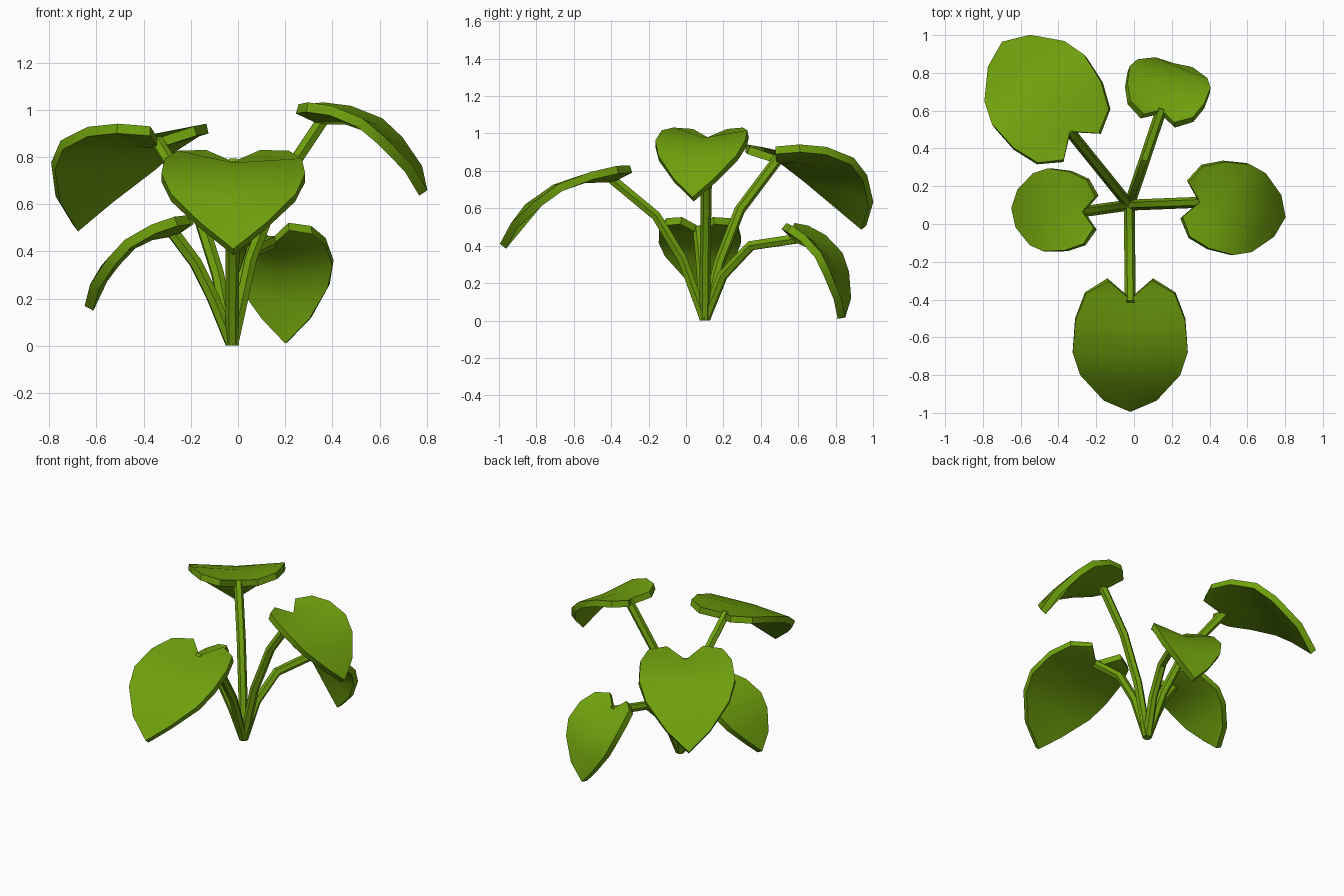
import bpy, bmesh, math
from mathutils import Vector, Matrix

cube = bpy.data.objects.get("Cube")
if cube:
    bpy.data.objects.remove(cube, do_unlink=True)

green = bpy.data.materials.new("leaf_green")
green.use_nodes = True
COLOUR = (0.16, 0.355, 0.004, 1)
green.diffuse_color = COLOUR
bsdf = green.node_tree.nodes["Principled BSDF"]
bsdf.inputs["Base Color"].default_value = COLOUR
bsdf.inputs["Roughness"].default_value = 0.8

ROOT = Vector((-0.025, 0.1, 0))

# Heart-shaped half leaf: midrib (along, height) and rim (along, across, height)
MIDRIB = [(0, 0), (0.15, -0.005), (0.31, -0.055), (0.46, -0.16), (0.595, -0.37)]
RIM = [(-0.10, 0.115, 0.05), (-0.03, 0.235, 0.045), (0.11, 0.29, 0.01),
       (0.28, 0.305, -0.055), (0.40, 0.265, -0.14), (0.535, 0.14, -0.26)]


def finish(name, bm, angle):
    bmesh.ops.recalc_face_normals(bm, faces=bm.faces)
    mesh = bpy.data.meshes.new(name)
    bm.to_mesh(mesh)
    bm.free()
    mesh.materials.append(green)
    obj = bpy.data.objects.new(name, mesh)
    bpy.context.collection.objects.link(obj)
    bpy.ops.object.select_all(action='DESELECT')
    obj.select_set(True)
    bpy.context.view_layer.objects.active = obj
    bpy.ops.object.shade_smooth_by_angle(angle=math.radians(angle))
    return obj


def leaf(name, notch, azimuth, scale, pitch, cup):
    """Folded, drooping heart blade with a thick rim; cup raises the rim."""
    def bow(u):
        t = (u + 0.1) / 0.695
        return cup * 4 * t * (1 - t)

    bm = bmesh.new()
    mid = [bm.verts.new((u, 0, z + 0.35 * (bow(u) - bow(0) * (1 - u / 0.595))))
           for u, z in MIDRIB]
    for side in (1, -1):
        rim = [bm.verts.new((u, side * v, z + bow(u))) for u, v, z in RIM]
        strips = [[mid[0], rim[1], rim[0]]]
        strips += [[mid[i], mid[i + 1], rim[i + 2], rim[i + 1]] for i in range(4)]
        for f in strips:
            bm.faces.new(f if side == 1 else f[::-1])
    # Thicken downwards: lower copy of the blade plus a wall round the rim
    bm.normal_update()
    top = list(bm.faces)
    edges = [e for e in bm.edges if e.is_boundary]
    low = {v: bm.verts.new(v.co + v.normal * (0.042 / scale) * (1 if v.normal.z < 0 else -1))
           for v in list(bm.verts)}
    for f in top:
        bm.faces.new([low[v] for v in reversed(f.verts)])
    for e in edges:
        a, b = e.verts
        bm.faces.new((a, b, low[b], low[a]))
    bm.transform(Matrix.Translation(notch)
                 @ Matrix.Rotation(math.radians(azimuth), 4, 'Z')
                 @ Matrix.Rotation(math.radians(pitch), 4, 'Y')
                 @ Matrix.Scale(scale, 4))
    return finish(name, bm, 32)


def stem(name, notch, profile, radius=0.029, sides=6):
    """Six-sided stalk bending from the root out to the leaf notch."""
    out = Vector((notch[0] - ROOT.x, notch[1] - ROOT.y, 0)).normalized()
    across = Vector((-out.y, out.x, 0))
    path = [ROOT + out * s + Vector((0, 0, z)) for s, z in profile]
    bm = bmesh.new()
    rings = []
    for i, p in enumerate(path):
        if i == 0:
            normal = out
        else:
            t = (path[min(i + 1, len(path) - 1)] - path[i - 1]).normalized()
            normal = across.cross(t)
        rings.append([bm.verts.new(p + radius * (across * math.cos(k * math.tau / sides)
                                                 + normal * math.sin(k * math.tau / sides)))
                      for k in range(sides)])
    for a, b in zip(rings, rings[1:]):
        for k in range(sides):
            n = (k + 1) % sides
            bm.faces.new((a[k], a[n], b[n], b[k]))
    bm.faces.new(rings[0][::-1])
    bm.faces.new(rings[-1])
    return finish(name, bm, 25)


# name: notch position, azimuth, scale, extra droop, cup, stalk profile (outward, height)
PLANT = {
    "front": ((-0.02, -0.40, 0.78), -90, 1.0, 0, 0.005,
              [(0, 0), (0.12, 0.33), (0.26, 0.56), (0.52, 0.775)]),
    "left": ((0.35, 0.115, 0.98), -10, 0.8, 3, 0.05,
             [(0, 0), (0.08, 0.37), (0.20, 0.68), (0.39, 0.965)]),
    "back_right": ((-0.34, 0.49, 0.88), 127, 1.0, 0, 0.045,
                   [(0, 0), (0.10, 0.31), (0.24, 0.59), (0.51, 0.87)]),
    "back": ((0.145, 0.605, 0.455), 75, 0.725, 28, 0.06,
             [(0, 0), (0.10, 0.24), (0.26, 0.40), (0.54, 0.44)]),
    "right": ((-0.275, 0.065, 0.505), 177, 0.72, 10, 0.025,
              [(0, 0), (0.08, 0.20), (0.155, 0.35), (0.26, 0.49)]),
}

for name, (notch, azimuth, scale, pitch, cup, profile) in PLANT.items():
    leaf(name + "_leaf", notch, azimuth, scale, pitch, cup)
    stem(name + "_stem", notch, profile)
